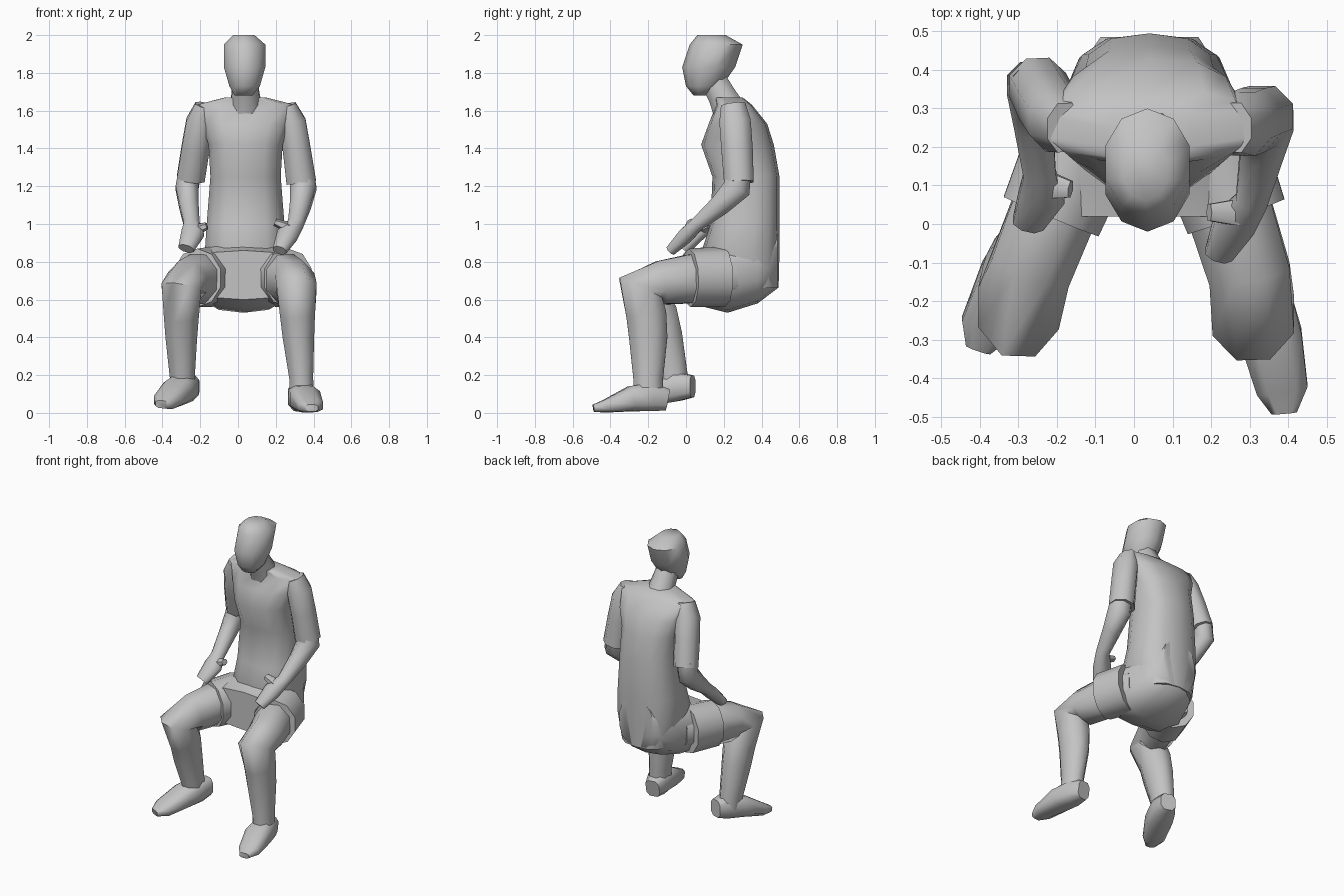
import bpy, bmesh, math
from mathutils import Vector

grey = bpy.data.materials.new("plain grey")
grey.diffuse_color = (0.55, 0.55, 0.55, 1)


def loft(name, rings, n=8, power=2.0, axis=None, smooth=60):
    """Skin rings (x, y, z, half width, half depth) along their path, or square to a fixed axis."""
    bm = bmesh.new()
    pts = [Vector(r[:3]) for r in rings]
    loops = []
    for i, r in enumerate(rings):
        t = Vector(axis) if axis else pts[min(i + 1, len(pts) - 1)] - pts[max(i - 1, 0)]
        t.normalize()
        u = Vector((1, 0, 0)) if abs(t.x) < 0.8 else Vector((0, 1, 0))
        u = (u - t * u.dot(t)).normalized()
        v = t.cross(u)
        ring = []
        for k in range(n):
            a = 2 * math.pi * (k + 0.5) / n
            c, s = math.cos(a), math.sin(a)
            c = math.copysign(abs(c) ** (2 / power), c)
            s = math.copysign(abs(s) ** (2 / power), s)
            ring.append(bm.verts.new(pts[i] + u * c * r[3] + v * s * r[4]))
        loops.append(ring)
    for a, b in zip(loops, loops[1:]):
        for k in range(n):
            bm.faces.new((a[k], a[(k + 1) % n], b[(k + 1) % n], b[k]))
    bm.faces.new(loops[0])
    bm.faces.new(loops[-1])
    bmesh.ops.recalc_face_normals(bm, faces=bm.faces)
    me = bpy.data.meshes.new(name)
    bm.to_mesh(me)
    bm.free()
    me.materials.append(grey)
    ob = bpy.data.objects.new(name, me)
    bpy.context.collection.objects.link(ob)
    bpy.context.view_layer.objects.active = ob
    ob.select_set(True)
    bpy.ops.object.shade_smooth_by_angle(angle=math.radians(smooth))
    ob.select_set(False)
    return ob


def stack(name, levels, **kw):
    """Loft upward from levels (z, x min, x max, y min, y max)."""
    rings = [((a + b) / 2, (c + d) / 2, z, (b - a) / 2, (d - c) / 2) for z, a, b, c, d in levels]
    return loft(name, rings, axis=(0, 0, 1), **kw)


# Head and neck
stack("head", [(1.68, -0.02, 0.08, 0.04, 0.11), (1.73, -0.05, 0.12, 0.0, 0.19),
               (1.83, -0.08, 0.15, -0.02, 0.26), (1.95, -0.08, 0.15, 0.02, 0.3),
               (2.0, -0.03, 0.09, 0.06, 0.21)], n=10)
loft("neck", [(0.04, 0.24, 1.58, 0.1, 0.1), (0.04, 0.19, 1.68, 0.08, 0.08), (0.035, 0.14, 1.77, 0.07, 0.075)])

# Shirt body, leaning slightly forward at the shoulders
stack("torso", [(0.66, -0.13, 0.21, 0.15, 0.49), (0.85, -0.18, 0.26, 0.08, 0.495),
                (1.0, -0.17, 0.25, 0.13, 0.495), (1.25, -0.15, 0.23, 0.14, 0.495),
                (1.42, -0.16, 0.24, 0.08, 0.465), (1.53, -0.2, 0.28, 0.12, 0.43),
                (1.63, -0.23, 0.31, 0.16, 0.35), (1.67, -0.07, 0.15, 0.15, 0.3)], n=14, power=2.6)

# Seat of the shorts, spreading forward over both thighs
loft("shorts_seat", [(0.04, 0.485, 0.82, 0.13, 0.16), (0.04, 0.38, 0.76, 0.2, 0.18),
                     (0.03, 0.22, 0.73, 0.25, 0.2), (0.03, 0.1, 0.72, 0.29, 0.16),
                     (0.03, 0.02, 0.73, 0.29, 0.13)], n=14, power=2.6, axis=(0, -1, 0))

# Legs, listed as right (x > 0) and left (x < 0) because the pose differs
legs = {
    "right": [(0.16, 0.22, 0.72, 0.13, 0.13), (0.25, 0.03, 0.71, 0.12, 0.14),
              (0.3, -0.13, 0.69, 0.115, 0.125), (0.31, -0.24, 0.66, 0.115, 0.135),
              (0.315, -0.21, 0.52, 0.1, 0.115), (0.32, -0.2, 0.4, 0.09, 0.11),
              (0.335, -0.2, 0.18, 0.068, 0.085), (0.34, -0.2, 0.08, 0.07, 0.085)],
    "left": [(-0.1, 0.22, 0.72, 0.13, 0.13), (-0.21, 0.03, 0.71, 0.12, 0.14),
             (-0.27, -0.12, 0.69, 0.115, 0.125), (-0.3, -0.22, 0.66, 0.115, 0.135),
             (-0.3, -0.15, 0.52, 0.1, 0.115), (-0.3, -0.12, 0.4, 0.09, 0.11),
             (-0.295, -0.07, 0.2, 0.072, 0.085), (-0.29, -0.06, 0.11, 0.07, 0.08)],
}
hems = {"right": [(0.2, 0.2, 0.72, 0.15, 0.16), (0.265, 0.02, 0.715, 0.14, 0.155)],
        "left": [(-0.14, 0.2, 0.72, 0.15, 0.16), (-0.215, 0.02, 0.715, 0.14, 0.155)]}
feet = {
    "right": [(0.325, -0.1, 0.07, 0.05, 0.06), (0.335, -0.18, 0.085, 0.075, 0.08),
              (0.355, -0.29, 0.075, 0.085, 0.07), (0.385, -0.43, 0.035, 0.07, 0.035),
              (0.39, -0.49, 0.025, 0.035, 0.02)],
    "left": [(-0.25, 0.035, 0.14, 0.05, 0.06), (-0.275, -0.04, 0.14, 0.075, 0.08),
             (-0.32, -0.14, 0.115, 0.085, 0.07), (-0.385, -0.27, 0.06, 0.07, 0.04),
             (-0.405, -0.325, 0.045, 0.035, 0.022)],
}

# Arms, with short sleeves, forearms running into hands resting on the lap
sleeves = {
    "right": [(0.26, 0.25, 1.63, 0.05, 0.07), (0.285, 0.26, 1.54, 0.08, 0.09),
              (0.31, 0.27, 1.4, 0.08, 0.09), (0.335, 0.28, 1.22, 0.085, 0.085)],
    "left": [(-0.18, 0.25, 1.63, 0.05, 0.07), (-0.2, 0.27, 1.54, 0.08, 0.09),
             (-0.225, 0.31, 1.4, 0.08, 0.09), (-0.25, 0.36, 1.24, 0.08, 0.08)],
}
forearms = {
    "right": [(0.335, 0.28, 1.28, 0.07, 0.07), (0.345, 0.27, 1.19, 0.075, 0.08),
              (0.33, 0.18, 1.1, 0.06, 0.06), (0.305, 0.06, 1.0, 0.045, 0.04),
              (0.26, 0.0, 0.94, 0.06, 0.045), (0.22, -0.08, 0.86, 0.04, 0.03)],
    "left": [(-0.255, 0.36, 1.28, 0.065, 0.065), (-0.27, 0.36, 1.19, 0.065, 0.075),
             (-0.26, 0.26, 1.1, 0.055, 0.06), (-0.245, 0.13, 1.0, 0.045, 0.04),
             (-0.24, 0.07, 0.95, 0.065, 0.04), (-0.275, 0.0, 0.87, 0.045, 0.03)],
}
thumbs = {"right": [(0.27, 0.03, 0.98, 0.04, 0.03), (0.195, 0.03, 1.01, 0.025, 0.02)],
          "left": [(-0.22, 0.1, 0.97, 0.04, 0.03), (-0.165, 0.09, 0.99, 0.025, 0.02)]}

for side in ("right", "left"):
    loft(side + "_leg", legs[side])
    loft(side + "_shorts_leg", hems[side], n=10)
    loft(side + "_foot", feet[side], power=3)
    loft(side + "_sleeve", sleeves[side])
    loft(side + "_forearm_and_hand", forearms[side])
    loft(side + "_thumb", thumbs[side], n=6)
